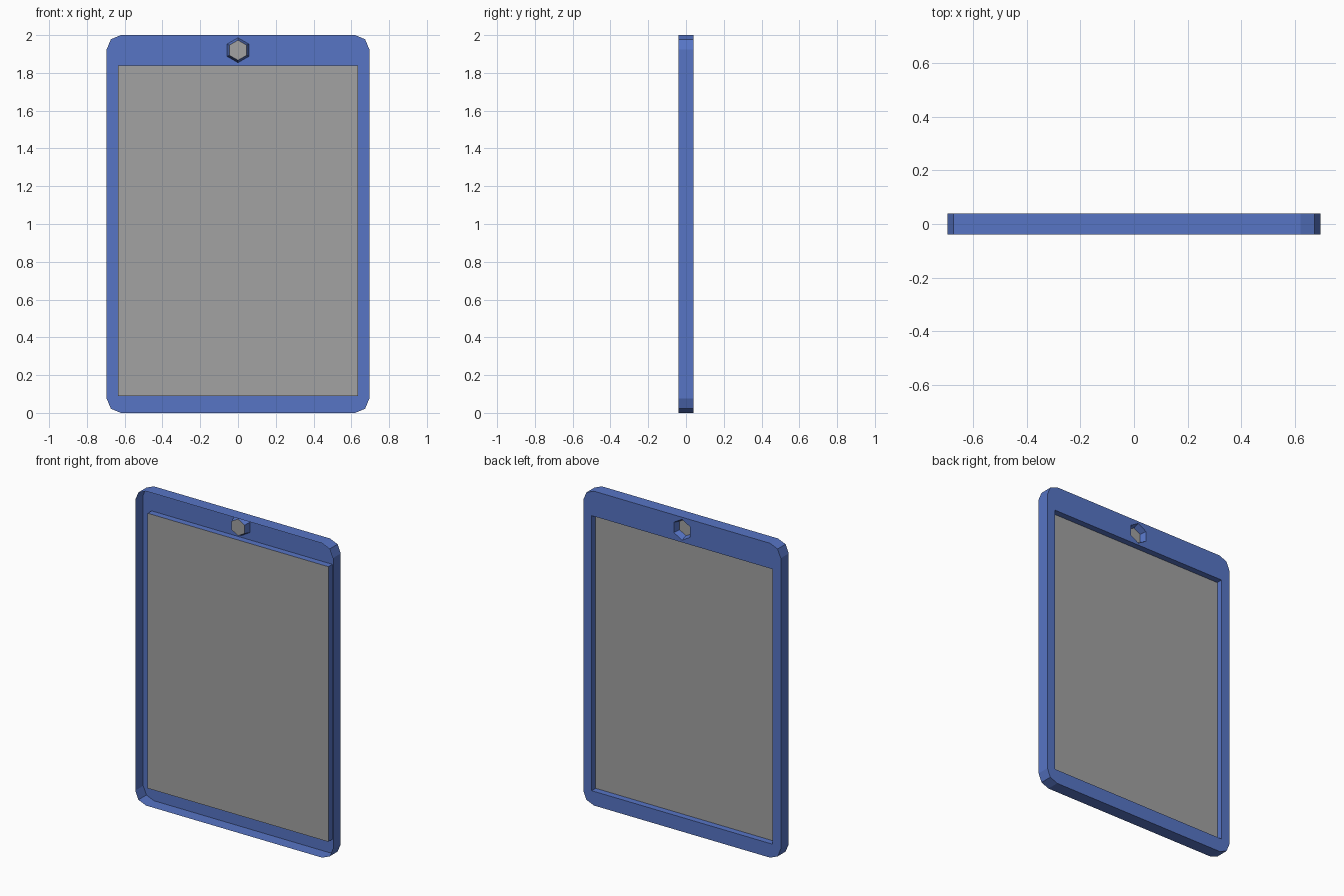
import bpy, bmesh, math

if "Cube" in bpy.data.objects:
    bpy.data.objects.remove(bpy.data.objects["Cube"])

BACK, FRONT, PANEL = 0.04, -0.04, 0.0   # depths of plate, open edge, recessed panels


def material(name, rgb):
    m = bpy.data.materials.new(name)
    m.diffuse_color = (*rgb, 1)
    m.use_nodes = True
    m.node_tree.nodes["Principled BSDF"].inputs["Base Color"].default_value = m.diffuse_color
    return m


blue = material("blue", (0.095, 0.178, 0.56))
gray = material("gray", (0.36, 0.36, 0.36))


def rounded_rect(x, z0, z1, r, seg):
    pts = []
    for cx, cz, a0 in ((x - r, z1 - r, 0), (r - x, z1 - r, 90),
                       (r - x, z0 + r, 180), (x - r, z0 + r, 270)):
        for i in range(seg + 1):
            a = math.radians(a0 + 90 * i / seg)
            pts.append((cx + r * math.cos(a), cz + r * math.sin(a)))
    return pts


def hexagon(z, r):
    return [(r * math.sin(math.pi * i / 3), z + r * math.cos(math.pi * i / 3))
            for i in range(6)]


def loop(bm, pts, y):
    return [bm.verts.new((x, y, z)) for x, z in pts]


def bridge(bm, a, b):
    n = len(a)
    for i in range(n):
        j = (i + 1) % n
        bm.faces.new((a[i], a[j], b[j], b[i]))


def finish(bm, name, mat):
    # consistent normals, with the back plate facing +y
    bmesh.ops.recalc_face_normals(bm, faces=bm.faces[:])
    if sum(f.normal.y * f.calc_area() for f in bm.faces) < 0:
        bmesh.ops.reverse_faces(bm, faces=bm.faces[:])
    me = bpy.data.meshes.new(name)
    bm.to_mesh(me)
    bm.free()
    me.materials.append(mat)
    bpy.context.collection.objects.link(bpy.data.objects.new(name, me))


outline = rounded_rect(0.695, 0, 2, 0.075, 2)
window = [(-0.636, 0.09), (0.636, 0.09), (0.636, 1.84), (-0.636, 1.84)]
hex_outer, hex_inner = hexagon(1.92, 0.066), hexagon(1.92, 0.053)

# case: back plate with two openings, outer rim and recess walls
bm = bmesh.new()
back_loops = [loop(bm, p, BACK) for p in (outline, window, hex_outer)]
front_loops = [loop(bm, outline, FRONT), loop(bm, window, PANEL),
               loop(bm, hex_inner, PANEL)]
edges = [bm.edges.new((l[i - 1], l[i])) for l in back_loops for i in range(len(l))]
bmesh.ops.triangle_fill(bm, use_beauty=True, use_dissolve=False,
                        edges=edges, normal=(0, 1, 0))
for a, b in zip(back_loops, front_loops):
    bridge(bm, a, b)
finish(bm, "case", blue)

# recessed window panel and hexagonal button
for name, pts in (("window_panel", window), ("hex_button", hex_inner)):
    bm = bmesh.new()
    bm.faces.new(loop(bm, pts, PANEL))
    finish(bm, name, gray)
